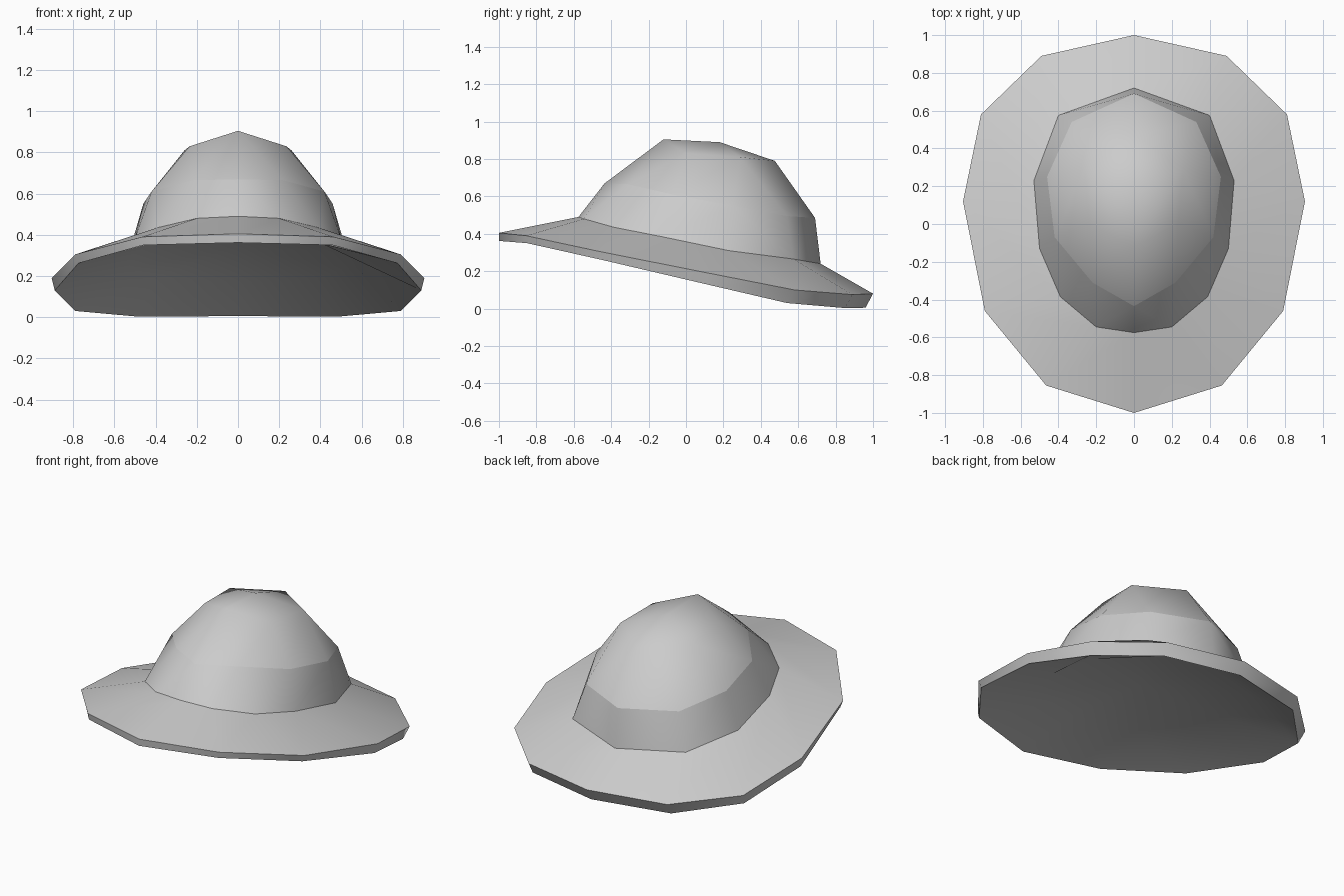
import bpy
import bmesh
import math

default = bpy.data.objects.get("Cube")
if default:
    bpy.data.objects.remove(default)

# One plain grey felt
felt = bpy.data.materials.new("grey_felt")
felt.use_nodes = True
grey = (0.6, 0.6, 0.6, 1)
felt.diffuse_color = grey
felt.node_tree.nodes["Principled BSDF"].inputs["Base Color"].default_value = grey


def full_ring(half):
    """Complete a front-to-back half outline by mirroring it across x."""
    return half + [(-x, y, z) for x, y, z in reversed(half[1:-1])]


def finish(bm, name, crease, sharp_rings):
    """Smooth the faces, keeping the given rings and steep folds sharp."""
    bmesh.ops.recalc_face_normals(bm, faces=bm.faces)
    for face in bm.faces:
        face.smooth = True
    for edge in bm.edges:
        on_ring = any(all(v in ring for v in edge.verts) for ring in sharp_rings)
        edge.smooth = not on_ring and edge.calc_face_angle(0) < math.radians(crease)
    mesh = bpy.data.meshes.new(name)
    bm.to_mesh(mesh)
    bm.free()
    mesh.materials.append(felt)
    obj = bpy.data.objects.new(name, mesh)
    bpy.context.collection.objects.link(obj)


# Outlines run from the front tip round the left side to the back
underside = [(0, -1, .362), (.46, -.85, .35), (.775, -.455, .262), (.89, .11, .13),
             (.79, .54, .03), (.49, .85, .003), (0, .96, .005)]
rim = [(0, -1, .405), (.465, -.855, .39), (.79, -.46, .305), (.905, .12, .19),
       (.81, .58, .1), (.49, .89, .075), (0, 1, .08)]
base = [(0, -.575, .49), (.2, -.545, .48), (.39, -.385, .435), (.5, -.13, .385),
        (.53, .23, .31), (.4, .575, .265), (0, .72, .24)]
band_top = [(0, -.435, .67), (.22, -.31, .665), (.42, -.07, .61), (.46, .25, .55),
            (.33, .54, .495), (0, .69, .485)]
top = [(0, -.12, .905), (.235, 0, .83), (.26, .29, .81), (0, .475, .79)]
ridge = (0, .18, .89)

# The hollow below follows the crown's foot, a little lower, up to a shallow peak
hollow = [(x, y, z - .07) for x, y, z in base]
hollow_peak = (0, .05, .34)

# Brim: hollow underside, thin rim and sloping top up to the crown
bm = bmesh.new()
rings = [[bm.verts.new(p) for p in full_ring(h)] for h in (hollow, underside, rim, base)]
peak = bm.verts.new(hollow_peak)
for i in range(len(rings[0])):
    j = (i + 1) % len(rings[0])
    bm.faces.new((peak, rings[0][i], rings[0][j]))
    for inner, outer in zip(rings, rings[1:]):
        bm.faces.new((inner[i], outer[i], outer[j], inner[j]))
finish(bm, "hat_brim", 50, rings[1:3])

# Crown: faceted dome wrapped around its outlines, open below
bm = bmesh.new()
base_verts, band_verts, top_verts = [
    [bm.verts.new(p) for p in full_ring(h)] for h in (base, band_top, top)]
bm.verts.new(ridge)
bmesh.ops.convex_hull(bm, input=bm.verts)
inside = [f for f in bm.faces if all(v in base_verts for v in f.verts)]
bmesh.ops.delete(bm, geom=inside, context='FACES')
finish(bm, "hat_crown", 45, [band_verts])
